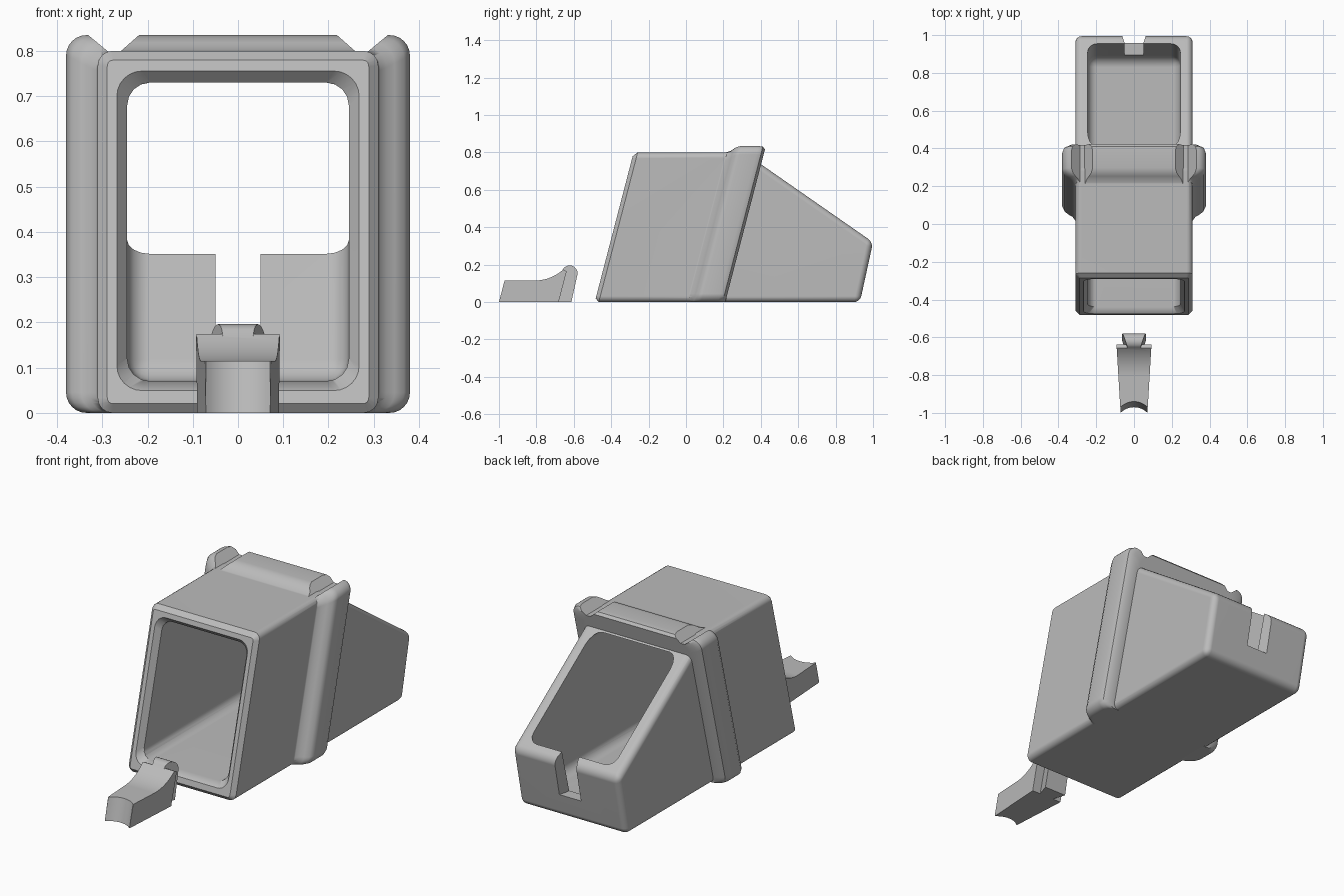
import bpy, bmesh, math

cube = bpy.data.objects.get("Cube")
if cube:
    bpy.data.objects.remove(cube, do_unlink=True)

LEAN = 0.26  # backward lean of every upright section
GREY = (0.5, 0.5, 0.5, 1.0)
grey = bpy.data.materials.new("plain_grey")
grey.use_nodes = True
grey.diffuse_color = GREY
grey.node_tree.nodes["Principled BSDF"].inputs["Base Color"].default_value = GREY


def solid(name, rings, shape=None):
    """Closed skin through matching rings; shape(bm) may refine the mesh."""
    bm = bmesh.new()
    loops = [[bm.verts.new(p) for p in ring] for ring in rings]
    n = len(loops[0])
    for a, b in zip(loops, loops[1:]):
        for i in range(n):
            j = (i + 1) % n
            bm.faces.new((a[i], a[j], b[j], b[i]))
    bm.faces.new(loops[0])
    bm.faces.new(loops[-1])
    bmesh.ops.recalc_face_normals(bm, faces=bm.faces)
    if shape:
        bm.normal_update()
        shape(bm)
    mesh = bpy.data.meshes.new(name)
    bm.to_mesh(mesh)
    bm.free()
    mesh.materials.append(grey)
    obj = bpy.data.objects.new(name, mesh)
    bpy.context.collection.objects.link(obj)
    return obj


def prism(name, profile, width, shape=None):
    """Side profile (y, z) spread to +-width(y, z)."""
    return solid(name, [[(s * width(y, z), y, z) for y, z in profile] for s in (-1, 1)], shape)


def leaning_ring(u, w, z0, z1, r, steps=6):
    """Rounded rectangle standing on the leaning plane u."""
    ring = []
    corners = ((w - r, z1 - r), (r - w, z1 - r), (r - w, z0 + r), (w - r, z0 + r))
    for k, (cx, cz) in enumerate(corners):
        for i in range(steps + 1):
            a = math.pi / 2 * (k + i / steps)
            z = cz + r * math.sin(a)
            ring.append((cx + r * math.cos(a), u + LEAN * z, z))
    return ring


def combine(target, other, operation):
    mod = target.modifiers.new("combine", 'BOOLEAN')
    mod.operation = operation
    mod.solver = 'EXACT'
    mod.object = other
    bpy.context.view_layer.update()
    graph = bpy.context.evaluated_depsgraph_get()
    mesh = bpy.data.meshes.new_from_object(target.evaluated_get(graph))
    target.modifiers.clear()
    target.data = mesh
    bpy.data.objects.remove(other, do_unlink=True)


def finish(obj):
    bpy.ops.object.select_all(action='DESELECT')
    obj.select_set(True)
    bpy.context.view_layer.objects.active = obj
    bpy.ops.object.shade_smooth_by_angle(angle=math.radians(35))
    mod = obj.modifiers.new("flat_faces", 'WEIGHTED_NORMAL')
    mod.keep_sharp = True


def round_behind(front, radius):
    """Round every edge except those lying on the front plane."""
    def shape(bm):
        edges = [e for e in bm.edges
                 if any(v.co.y - LEAN * v.co.z > front for v in e.verts)]
        bmesh.ops.bevel(bm, geom=edges, offset=radius, segments=4, profile=0.5,
                        affect='EDGES', clamp_overlap=True)
    return shape


def shape_body(bm):
    round_behind(-0.48, 0.032)(bm)
    bm.normal_update()
    front = min(bm.faces, key=lambda f: f.calc_center_median().y + f.normal.y)
    bmesh.ops.bevel(bm, geom=list(front.edges), offset=0.021, segments=1, affect='EDGES')


# Outer body
housing = prism("housing", [(-0.488, 0), (-0.28, 0.8), (0.31, 0.8), (1.0, 0.32), (0.93, 0)],
                lambda y, z: 0.31, shape_body)

# Collar around the body, swelling out from a soft front fillet
swell = [(-0.005, 0.305), (0.012, 0.314), (0.03, 0.328), (0.04, 0.346), (0.055, 0.367),
         (0.08, 0.38), (0.17, 0.38), (0.195, 0.371), (0.21, 0.345), (0.21, 0.3)]
collar = solid("collar", [leaning_ring(u, w, 0, 0.8 + (w - 0.31) * 0.5, 0.045)
                          for u, w in swell])

# Tapered grooves through the collar top
for side in (-1, 1):
    outline = [(0.145, 0.9), (0.262, 0.797), (0.285, 0.797), (0.41, 0.9)]
    groove = solid("groove_cutter", [[(side * x, y, z) for x, z in outline]
                                     for y in (-0.1, 0.6)])
    combine(collar, groove, 'DIFFERENCE')
combine(housing, collar, 'UNION')

# Hollow interior, open at the front and along the rear slope
cavity = prism("cavity_cutter", [(-0.8, 0.07), (-0.8, 0.73), (1.055, 0.73), (0.88, 0.07)],
               lambda y, z: 0.245, round_behind(-0.75, 0.05))
combine(housing, cavity, 'DIFFERENCE')

# Bevelled lip of the front opening
lip = solid("lip_cutter", [leaning_ring(-0.517, 0.289, 0.03, 0.779, 0.06),
                           leaning_ring(-0.454, 0.243, 0.072, 0.728, 0.05)])
combine(housing, lip, 'DIFFERENCE')

# Dovetail slot in the rear wall
slot = solid("slot_cutter", [[(s * w, u + 0.22 * z, z)
                              for s, u, w in ((-1, 0.8, 0.05), (-1, 0.88, 0.05), (-1, 0.95, 0.068),
                                              (1, 0.95, 0.068), (1, 0.88, 0.05), (1, 0.8, 0.05))]
                             for z in (0.125, 0.6)])
combine(housing, slot, 'DIFFERENCE')
finish(housing)

# Separate clip: tapered block with a scooped top
scoop = [(-0.81 + 0.23 * math.sin(a), 0.345 - 0.23 * math.cos(a))
         for a in (math.radians(d) for d in range(0, 43, 6))]
clip = prism("clip", [(-1, 0), (-0.97, 0.115)] + scoop + [(-0.638, 0.165), (-0.681, 0)],
             lambda y, z: 0.092 + (y + 0.65) * 0.06)

# Dovetail tongue with a rounded head
head = [(-0.622 + 0.042 * math.cos(a), 0.154 + 0.042 * math.sin(a))
        for a in (math.radians(d) for d in range(-15, 136, 15))]
tongue = prism("tongue", [(-0.69, 0), (-0.613, 0)] + head + [(-0.665, 0.165)],
               lambda y, z: 0.042 + (y - LEAN * z + 0.68) * 0.33)
combine(clip, tongue, 'UNION')

# Hollow front end of the clip
hollow = solid("hollow_cutter", [[(0.1 * math.cos(math.tau * i / 48),
                                   -1.07 + 0.1 * math.sin(math.tau * i / 48) + LEAN * z, z)
                                  for i in range(48)] for z in (-0.1, 0.3)])
combine(clip, hollow, 'DIFFERENCE')
finish(clip)
